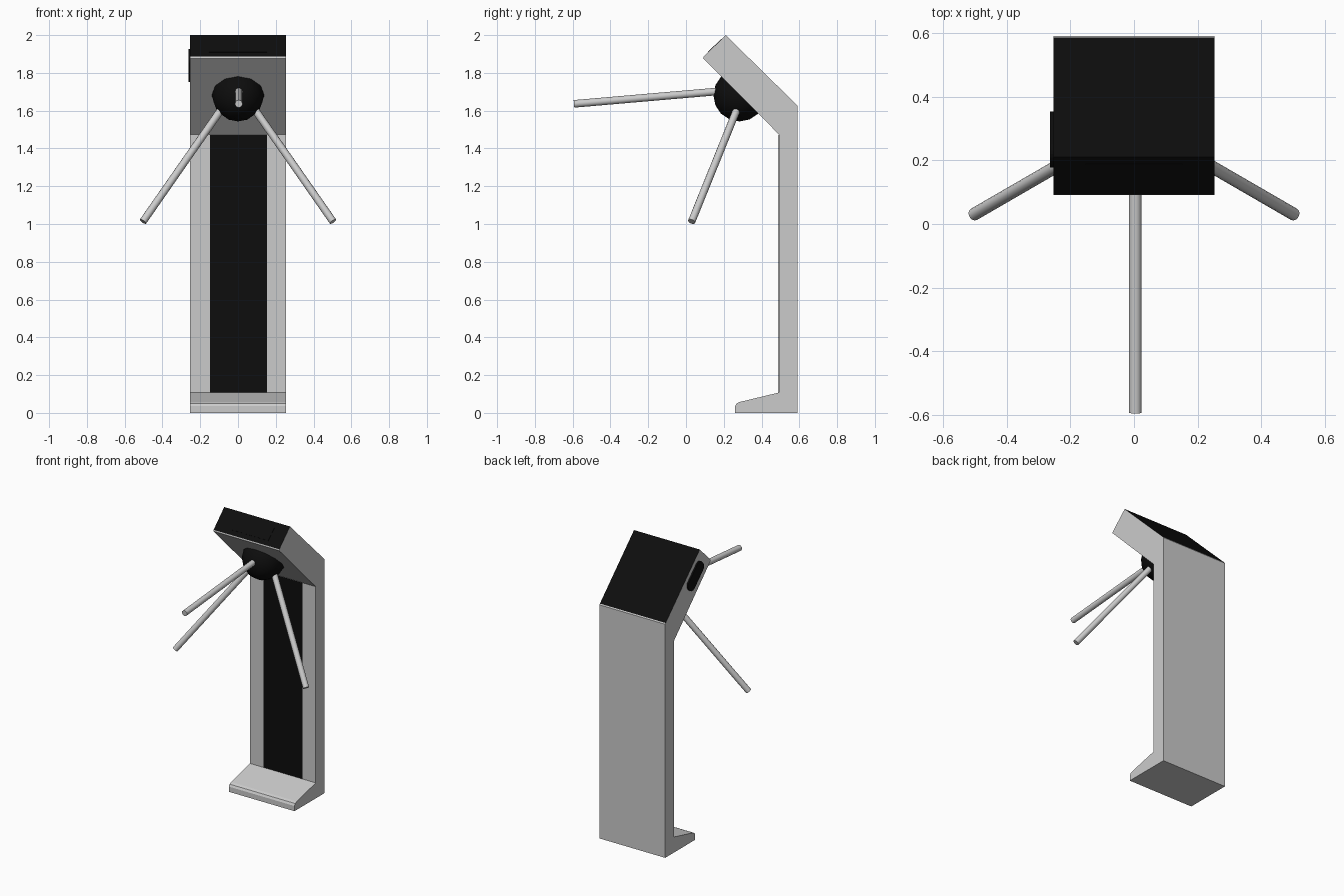
import bpy, bmesh, math
from mathutils import Vector, Matrix

if "Cube" in bpy.data.objects:
    bpy.data.objects.remove(bpy.data.objects["Cube"])

black = bpy.data.materials.new("black")
black.diffuse_color = (0.004, 0.004, 0.004, 1)
black.use_nodes = True
black.node_tree.nodes["Principled BSDF"].inputs["Base Color"].default_value = black.diffuse_color
grey = bpy.data.materials.new("grey")
grey.diffuse_color = (0.6, 0.6, 0.6, 1)
grey.use_nodes = True
grey.node_tree.nodes["Principled BSDF"].inputs["Base Color"].default_value = grey.diffuse_color


def finish(name, bm, mats=(), smooth=False):
    bmesh.ops.recalc_face_normals(bm, faces=bm.faces)
    me = bpy.data.meshes.new(name)
    bm.to_mesh(me)
    bm.free()
    ob = bpy.data.objects.new(name, me)
    bpy.context.collection.objects.link(ob)
    for m in mats:
        me.materials.append(m)
    if smooth:
        bpy.ops.object.select_all(action='DESELECT')
        ob.select_set(True)
        bpy.context.view_layer.objects.active = ob
        bpy.ops.object.shade_smooth_by_angle(angle=math.radians(35))
    return ob


def box(name, size, loc, rot_x=0.0, round_x=0.0):
    """Black box, optionally with the edges along x rounded."""
    bm = bmesh.new()
    bmesh.ops.create_cube(bm, size=1)
    bmesh.ops.scale(bm, vec=size, verts=bm.verts)
    if round_x:
        edges = [e for e in bm.edges if abs(e.verts[0].co.x - e.verts[1].co.x) > 1e-5]
        bmesh.ops.bevel(bm, geom=edges, offset=round_x, segments=5, profile=0.5, affect='EDGES')
    bm.transform(Matrix.Translation(loc) @ Matrix.Rotation(rot_x, 4, 'X'))
    return finish(name, bm, [black])


# Body: side profile (y, z) extruded across x; slanted lid and end are black
profile = [(0.26, 0), (0.59, 0), (0.59, 1.625), (0.585, 1.632), (0.21, 2.0),
           (0.093, 1.886), (0.091, 1.877), (0.493, 1.473), (0.493, 0.108),
           (0.285, 0.058), (0.268, 0.05), (0.26, 0.036)]
black_sides = {3, 4}
bm = bmesh.new()
left = [bm.verts.new((-0.253, y, z)) for y, z in profile]
right = [bm.verts.new((0.253, y, z)) for y, z in profile]
bm.faces.new(left)
bm.faces.new(right)
n = len(profile)
for i in range(n):
    j = (i + 1) % n
    f = bm.faces.new((left[i], left[j], right[j], right[i]))
    f.material_index = int(i in black_sides)
finish("body", bm, [grey, black])

# Front column panel, display on the head end, side reader
box("column_panel", (0.30, 0.004, 1.363), (0.003, 0.493, 0.7905))
slope = math.radians(-44.4)
box("end_display", (0.305, 0.10, 0.003), (0, 0.152, 1.944), math.radians(44.3))
box("side_reader", (0.02, 0.20, 0.09), (-0.253, 0.265, 1.838), slope, 0.035)

# Hub: half sphere facing out of the slanted underside
hub_centre = Vector((0, 0.284, 1.682))
axis = Vector((0, -0.709, -0.705))
bm = bmesh.new()
bmesh.ops.create_uvsphere(bm, u_segments=12, v_segments=8, radius=0.139)
bmesh.ops.bisect_plane(bm, geom=bm.verts[:] + bm.edges[:] + bm.faces[:],
                       plane_co=(0, 0, -0.002), plane_no=(0, 0, 1), clear_inner=True)
bm.transform(Matrix.Translation(hub_centre) @ axis.to_track_quat('Z', 'Y').to_matrix().to_4x4())
finish("hub", bm, [black], smooth=True)


# Three arms
def arm(name, start, end):
    a, b = Vector(start), Vector(end)
    d = b - a
    bm = bmesh.new()
    bmesh.ops.create_cone(bm, cap_ends=True, segments=12, radius1=0.02, radius2=0.02, depth=d.length)
    bm.transform(Matrix.Translation((a + b) / 2) @ d.to_track_quat('Z', 'Y').to_matrix().to_4x4())
    finish(name, bm, [grey], smooth=True)


arm("front_arm", (0.004, 0.17, 1.702), (0.004, -0.593, 1.636))
for side, s in (("left", -1), ("right", 1)):
    arm(side + "_arm", (s * 0.085, 0.272, 1.612), (s * 0.503, 0.03, 1.013))
